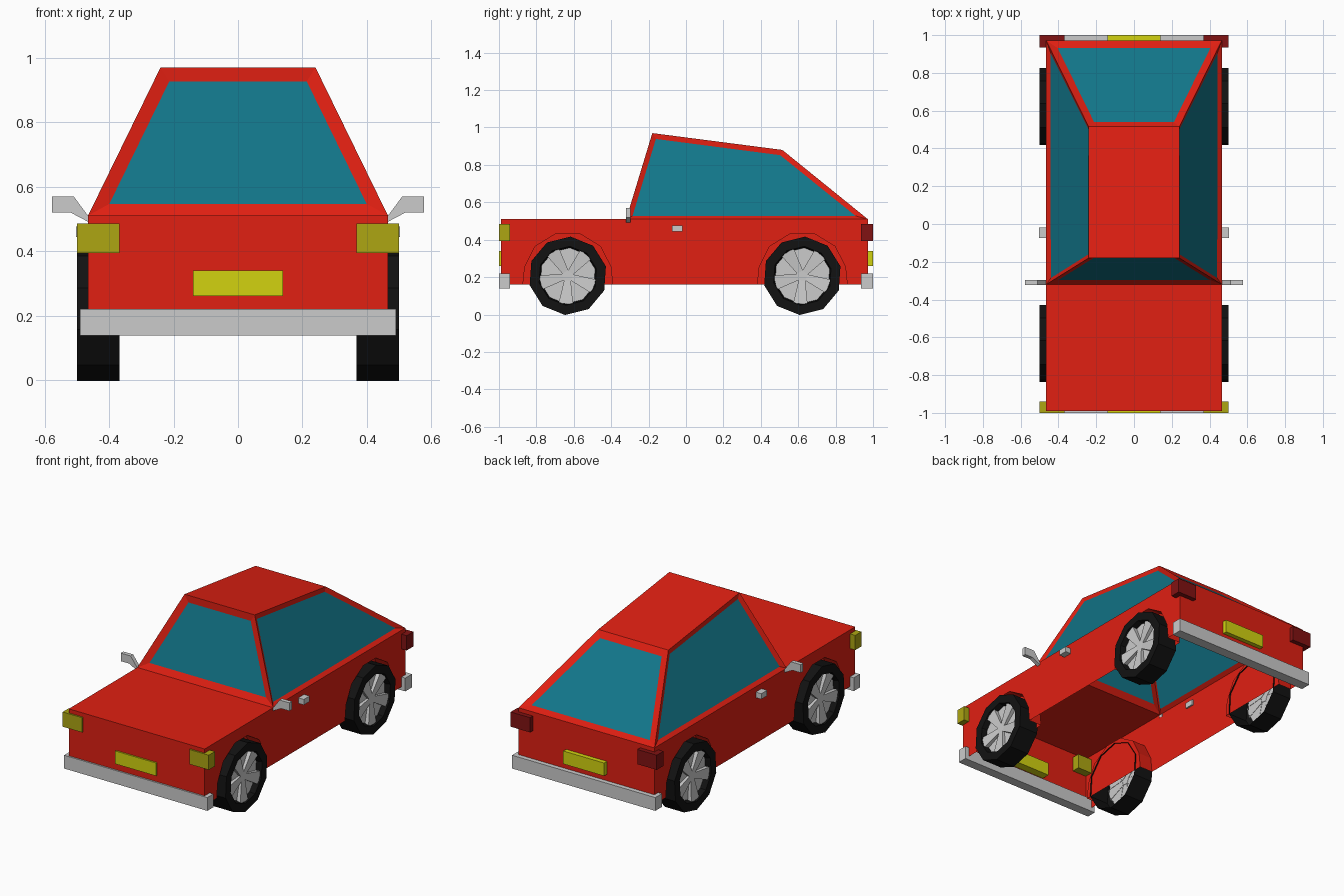
import bpy, bmesh
from math import sin, cos, pi, radians
from mathutils import Vector

if "Cube" in bpy.data.objects:
    bpy.data.objects.remove(bpy.data.objects["Cube"])


def mat(name, r, g, b):
    m = bpy.data.materials.new(name)
    m.diffuse_color = (r, g, b, 1)
    m.use_nodes = True
    m.node_tree.nodes["Principled BSDF"].inputs["Base Color"].default_value = m.diffuse_color
    return m


RED = mat("red_paint", 0.75, 0.014, 0.006)
GLASS = mat("teal_glass", 0.006, 0.18, 0.25)
BLACK = mat("black_rubber", 0.006, 0.006, 0.006)
YELLOW = mat("plate_yellow", 0.65, 0.65, 0.005)
LAMP = mat("lamp_yellow", 0.42, 0.38, 0.006)
TAIL = mat("tail_red", 0.22, 0.006, 0.006)
WHEELS = ((-0.632, "front"), (0.622, "rear"))
WZ, N = 0.207, 10


def finish(name, bm, mats=(), mirror=False):
    bmesh.ops.recalc_face_normals(bm, faces=bm.faces)
    me = bpy.data.meshes.new(name)
    bm.to_mesh(me)
    bm.free()
    for m in mats:
        me.materials.append(m)
    ob = bpy.data.objects.new(name, me)
    bpy.context.collection.objects.link(ob)
    if mirror:
        ob.modifiers.new("mirror", 'MIRROR').use_mirror_merge = False
    return ob


def face(bm, pts):
    return bm.faces.new([bm.verts.new(p) for p in pts])


def box(name, x0, x1, y0, y1, z0, z1, mats=(), mirror=False):
    bm = bmesh.new()
    bmesh.ops.create_cube(bm, size=1)
    for v in bm.verts:
        v.co = Vector(((x0 + x1) / 2 + v.co.x * (x1 - x0),
                       (y0 + y1) / 2 + v.co.y * (y1 - y0),
                       (z0 + z1) / 2 + v.co.z * (z1 - z0)))
    return finish(name, bm, mats, mirror)


# Body shell, open underneath, with wheel wells and inset windows
W, R, WELL = 0.465, 0.24, 0.376
outline = [(-0.99, 0.16), (-0.99, 0.51), (-0.32, 0.51), (-0.18, 0.97),
           (0.515, 0.88), (0.972, 0.51), (0.972, 0.16)]
half = [W, W, W, R, R, W, W]


def arch(yc):
    up = [(yc + 0.235 * cos(radians(a)), WZ + 0.235 * sin(radians(a)))
          for a in (12, 42, 75, 105, 138, 168)]
    return [(yc + 0.24, 0.16)] + up + [(yc - 0.24, 0.16)]


bm = bmesh.new()
for i in range(6):
    (y0, z0), (y1, z1) = outline[i], outline[i + 1]
    a, b = half[i], half[i + 1]
    face(bm, [(-a, y0, z0), (a, y0, z0), (b, y1, z1), (-b, y1, z1)])
arches = [arch(y) for y, _ in reversed(WHEELS)]
for s in (-1, 1):
    lower = outline[:3] + outline[5:] + arches[0] + arches[1]
    face(bm, [(s * W, y, z) for y, z in lower])
    face(bm, [(s * half[i], *outline[i]) for i in (2, 3, 4, 5)])
    for pts in arches:
        face(bm, [(s * WELL, y, z) for y, z in pts])
        for p, q in zip(pts, pts[1:]):
            face(bm, [(s * W, *p), (s * W, *q), (s * WELL, *q), (s * WELL, *p)])
bmesh.ops.remove_doubles(bm, verts=bm.verts, dist=1e-5)
bmesh.ops.recalc_face_normals(bm, faces=bm.faces)
bm.normal_update()
hood = max((f for f in bm.faces if f.calc_center_median().y < -0.5),
           key=lambda f: f.calc_center_median().z)
if hood.normal.z < 0:
    bmesh.ops.reverse_faces(bm, faces=bm.faces)
    bm.normal_update()
cabin = [f for f in bm.faces if len(f.verts) == 4
         and f.calc_center_median().z > 0.55 and abs(f.normal.z) < 0.9]
for f in cabin:
    side = abs(f.normal.x) > 0.5
    bmesh.ops.inset_individual(bm, faces=[f], thickness=0.026 if side else 0.042,
                               depth=-0.013, use_even_offset=True)
    f.material_index = 1
finish("body_shell", bm, (RED, GLASS))

# Wheels: open-backed tyre and dished rim with spokes
for yc, label in WHEELS:
    def ring_pt(x, r, k):
        a = 2 * pi * k / N + radians(-94)
        return Vector((x, yc + r * cos(a), WZ + r * sin(a)))

    bm = bmesh.new()
    prof = [(0.368, 0.21), (0.5, 0.21), (0.5, 0.158), (0.465, 0.15)]
    for (xa, ra), (xb, rb) in zip(prof, prof[1:]):
        for k in range(N):
            face(bm, [ring_pt(xa, ra, k), ring_pt(xa, ra, k + 1),
                      ring_pt(xb, rb, k + 1), ring_pt(xb, rb, k)])
    bmesh.ops.remove_doubles(bm, verts=bm.verts, dist=1e-5)
    finish(label + "_tyre", bm, (BLACK,), True)

    bm = bmesh.new()
    face(bm, [ring_pt(0.466, 0.153, k) for k in range(N)])
    for k in range(0, N, 2):
        tip = [ring_pt(0.492, 0.155, k + d) for d in (-0.4, 0.4)]
        root = [ring_pt(0.48, 0.03, k + d) for d in (1, -1)]
        top = tip + root
        base = [Vector((0.464, p.y, p.z)) for p in top]
        face(bm, top)
        for i in range(4):
            j = (i + 1) % 4
            face(bm, [top[i], top[j], base[j], base[i]])
    face(bm, [ring_pt(0.48, 0.031, k) for k in range(N)])
    finish(label + "_rim", bm, (), True)

# Bumpers, plates and lamps at both ends
for label, y0, y1, lamp in (("front", -1.0, -0.94, LAMP), ("rear", 0.935, 1.0, TAIL)):
    box(label + "_bumper", -0.49, 0.49, y0, y1, 0.138, 0.22)
    box(label + "_plate", -0.14, 0.14, y0, y1, 0.26, 0.34, (YELLOW,))
    box(label + "_lamp", 0.367, 0.5, y0, y1, 0.394, 0.485, (lamp,), True)

# Door handles
box("door_handle", 0.455, 0.503, -0.075, -0.018, 0.443, 0.477, (), True)

# Wing mirrors
bm = bmesh.new()
f = face(bm, [(x, -0.322, z) for x, z in
              ((0.463, 0.49), (0.52, 0.52), (0.577, 0.52),
               (0.577, 0.57), (0.51, 0.57), (0.463, 0.507))])
ext = bmesh.ops.extrude_face_region(bm, geom=[f], use_keep_orig=True)
bmesh.ops.translate(bm, vec=(0, 0.025, 0),
                    verts=[v for v in ext["geom"] if isinstance(v, bmesh.types.BMVert)])
finish("wing_mirror", bm, (), True)
